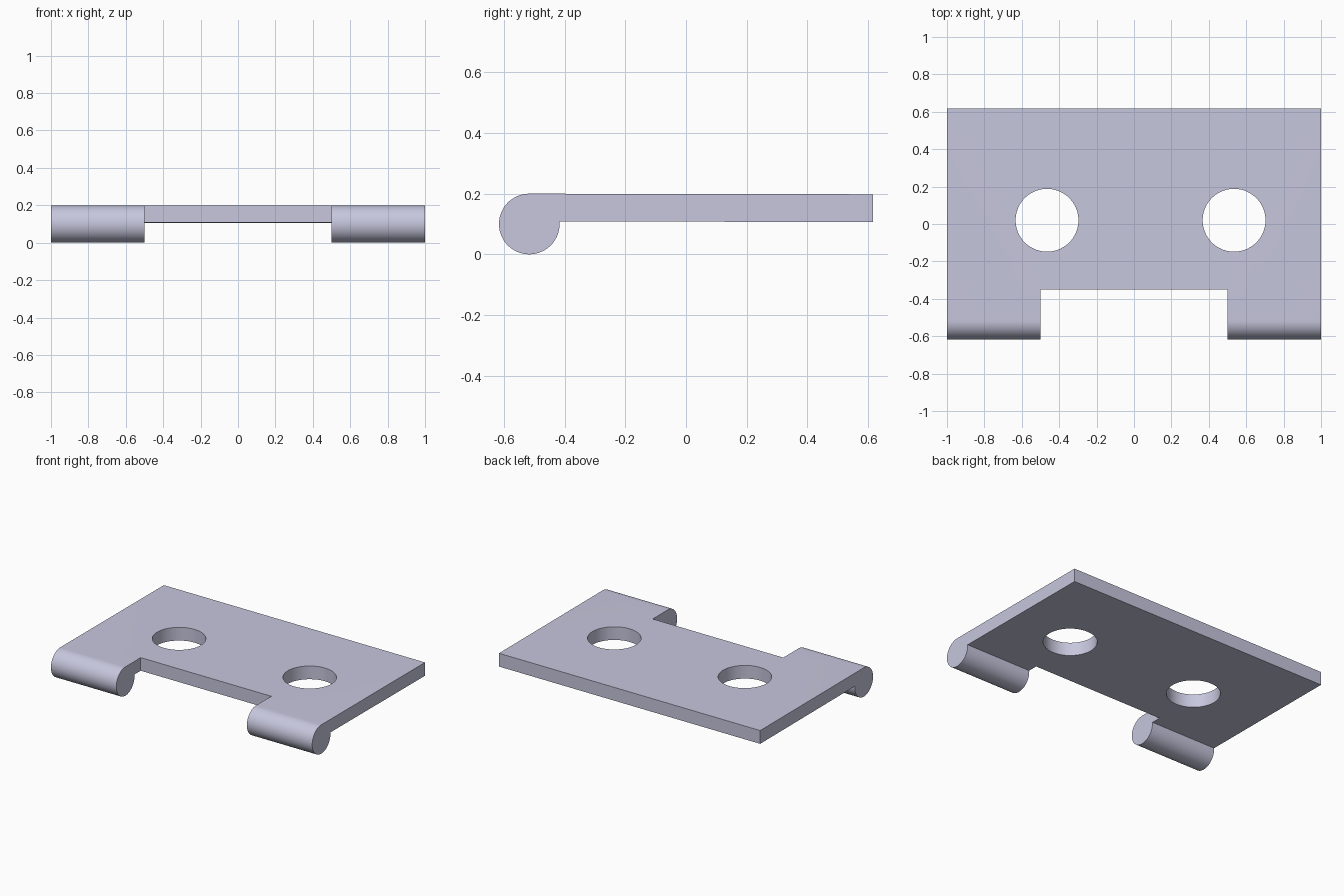
import bpy, bmesh, math

if "Cube" in bpy.data.objects:
    bpy.data.objects.remove(bpy.data.objects["Cube"], do_unlink=True)

BACK_Y, BARREL_Y, RADIUS = 0.617, -0.517, 0.1
NOTCH_Y, NOTCH_HALF = -0.35, 0.5
HOLE_RADIUS, HOLE_Y = 0.168, 0.02

metal = bpy.data.materials.new("pale lavender grey")
metal.use_nodes = True
colour = (0.57, 0.57, 0.73, 1)
metal.diffuse_color = colour
metal.node_tree.nodes["Principled BSDF"].inputs["Base Color"].default_value = colour


def cut(target, cutter):
    """Subtract a cutter from the target, then discard it."""
    mod = target.modifiers.new("cut", "BOOLEAN")
    mod.operation = "DIFFERENCE"
    mod.solver = "EXACT"
    mod.object = cutter
    bpy.ops.object.select_all(action="DESELECT")
    target.select_set(True)
    bpy.context.view_layer.objects.active = target
    bpy.ops.object.modifier_apply(modifier=mod.name)
    bpy.data.objects.remove(cutter, do_unlink=True)


# Side profile: flat leaf running into a round knuckle
start, end, steps = math.pi / 2, math.tau + math.asin(0.09), 60
profile = [(BACK_Y, 0.106), (BACK_Y, 0.198)]
for i in range(steps + 1):
    a = start + (end - start) * i / steps
    profile.append((BARREL_Y + RADIUS * math.cos(a), RADIUS + RADIUS * math.sin(a)))

bm = bmesh.new()
face = bm.faces.new([bm.verts.new((-1, y, z)) for y, z in profile])
extruded = bmesh.ops.extrude_face_region(bm, geom=[face])["geom"]
bmesh.ops.translate(bm, vec=(2, 0, 0),
                    verts=[v for v in extruded if isinstance(v, bmesh.types.BMVert)])
bmesh.ops.recalc_face_normals(bm, faces=bm.faces)
mesh = bpy.data.meshes.new("hinge_leaf")
bm.to_mesh(mesh)
bm.free()
leaf = bpy.data.objects.new("hinge_leaf", mesh)
bpy.context.collection.objects.link(leaf)
mesh.materials.append(metal)

# Notch between the two knuckles
bpy.ops.mesh.primitive_cube_add(size=1, location=(0, NOTCH_Y - 0.5, 0.1))
notch = bpy.context.object
notch.name = "notch_cutter"
notch.scale = (2 * NOTCH_HALF, 1, 1)
bpy.context.view_layer.update()
cut(leaf, notch)

# Screw holes
for x in (-0.465, 0.535):
    bpy.ops.mesh.primitive_cylinder_add(vertices=72, radius=HOLE_RADIUS, depth=1,
                                        location=(x, HOLE_Y, 0.1))
    hole = bpy.context.object
    hole.name = "screw_hole_cutter"
    bpy.context.view_layer.update()
    cut(leaf, hole)

bpy.ops.object.select_all(action="DESELECT")
leaf.select_set(True)
bpy.context.view_layer.objects.active = leaf
bpy.ops.object.shade_smooth_by_angle(angle=math.radians(30))
